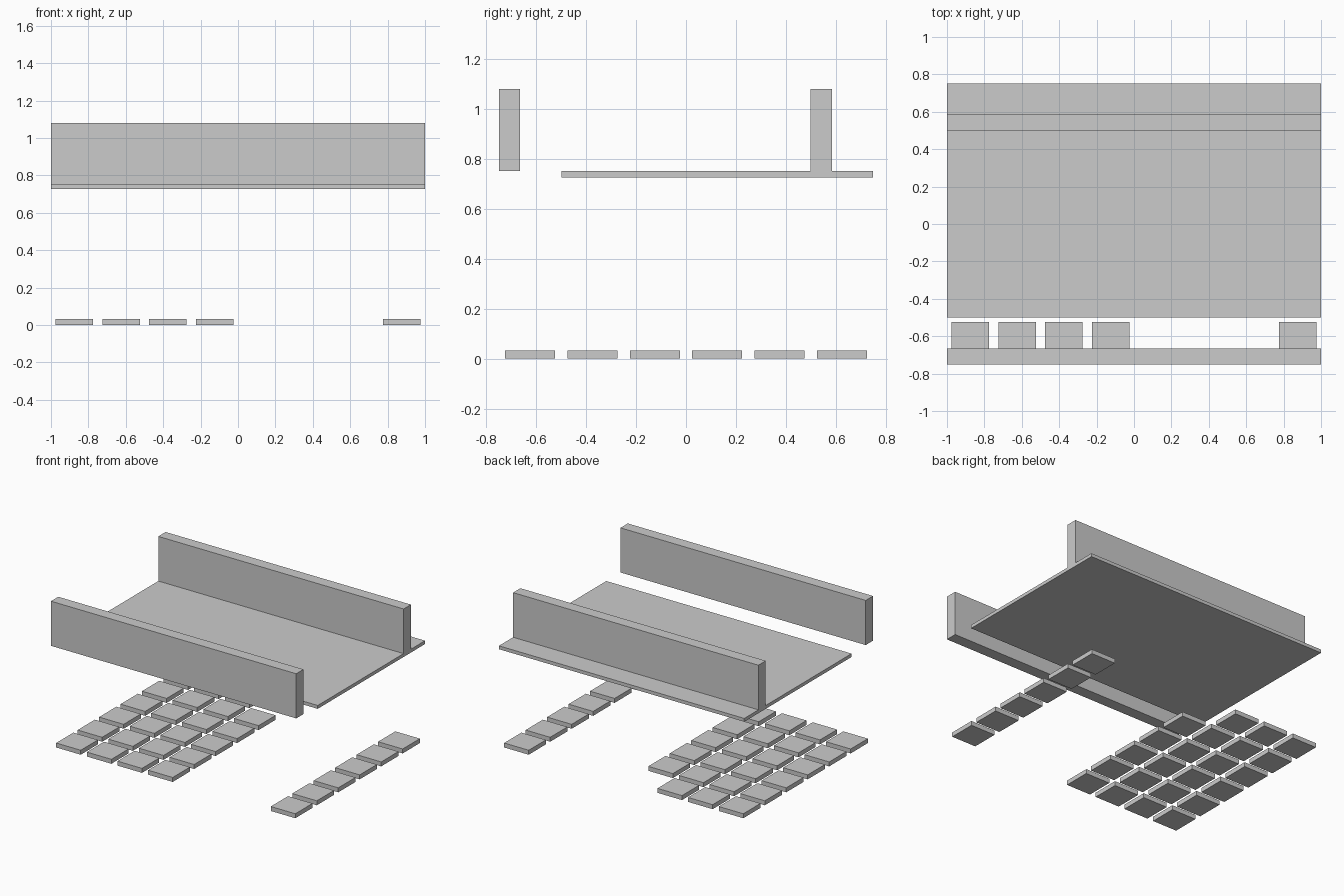
import bpy

old = bpy.data.objects.get("Cube")
if old:
    bpy.data.objects.remove(old, do_unlink=True)

# Single plain grey
GREY = (0.6, 0.6, 0.6, 1.0)
grey = bpy.data.materials.new("light_grey")
grey.use_nodes = True
grey.diffuse_color = GREY
grey.node_tree.nodes["Principled BSDF"].inputs["Base Color"].default_value = GREY


def box(name, x, y, z):
    """Box spanning the (low, high) range on each axis."""
    spans = (x, y, z)
    bpy.ops.mesh.primitive_cube_add(size=1, location=[(a + b) / 2 for a, b in spans])
    ob = bpy.context.object
    ob.name = name
    for v in ob.data.vertices:
        v.co = [c * (b - a) for c, (a, b) in zip(v.co, spans)]
    ob.data.materials.append(grey)
    return ob


# Raised platform and the two long walls
WIDTH = (-1, 1)
DECK_TOP, WALL_TOP, WALL_THICK = 0.752, 1.081, 0.085
box("platform", WIDTH, (-0.5, 0.75), (0.727, DECK_TOP))
for name, y in (("front_wall", -0.75), ("rear_wall", 0.5)):
    box(name, WIDTH, (y, y + WALL_THICK), (DECK_TOP, WALL_TOP))

# Floor tiles: four columns on one side, a lone column on the other
PITCH, HALF, TILE_HEIGHT = 0.25, 0.1, 0.033
for col in (0, 1, 2, 3, 7):
    for row in range(6):
        if (col, row) == (3, 5):  # open corner in the tile field
            continue
        x = -0.875 + col * PITCH
        y = -0.625 + row * PITCH
        box(f"floor_tile_{col}_{row}", (x - HALF, x + HALF),
            (y - HALF, y + HALF), (0, TILE_HEIGHT))
